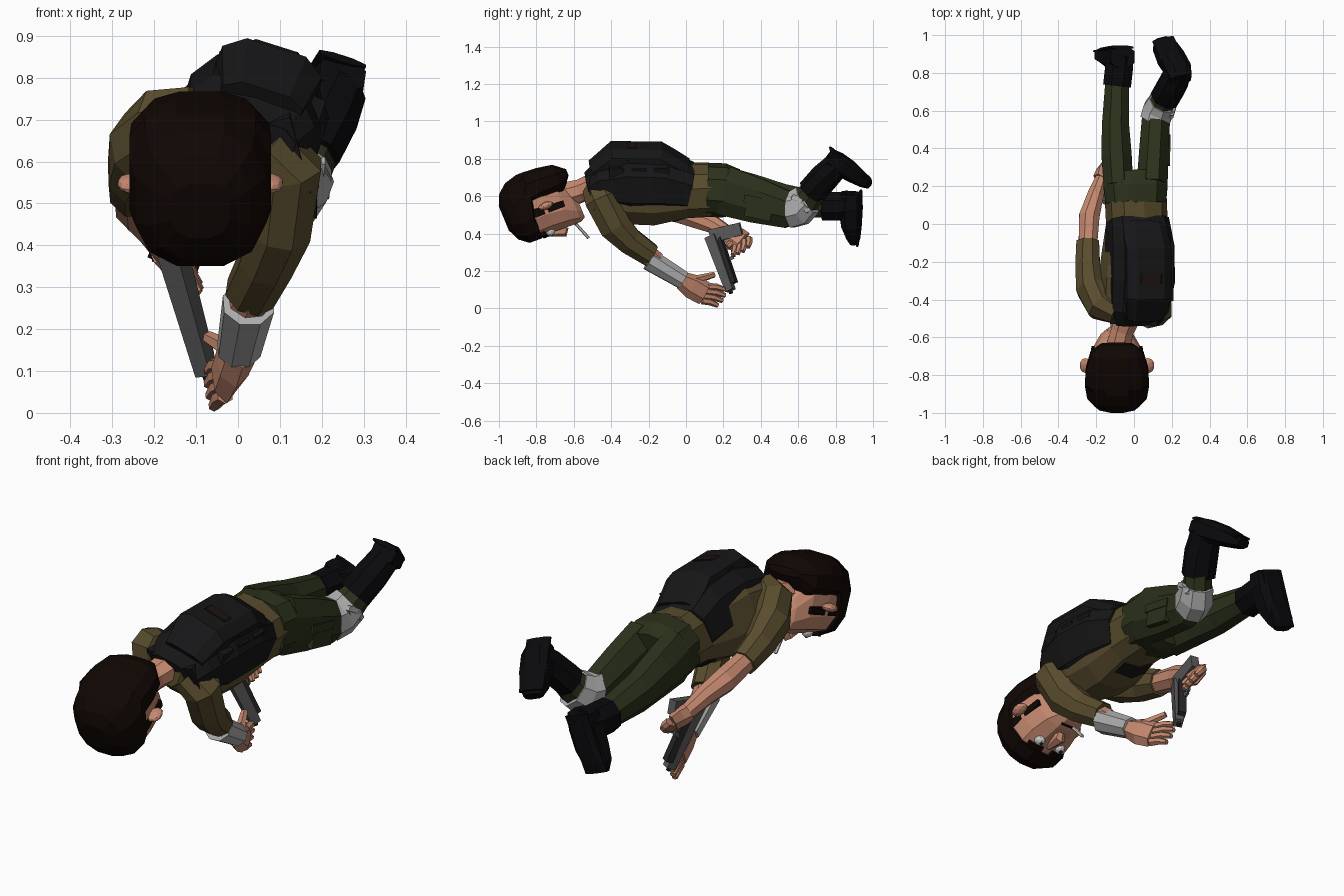
import bpy, bmesh, math
from mathutils import Vector, Matrix

default_cube = bpy.data.objects.get("Cube")
if default_cube:
    bpy.data.objects.remove(default_cube, do_unlink=True)


def make_material(name, red, green, blue):
    mat = bpy.data.materials.new(name)
    mat.use_nodes = True
    color = (red, green, blue, 1)
    mat.diffuse_color = color
    shader = mat.node_tree.nodes["Principled BSDF"]
    shader.inputs["Base Color"].default_value = color
    shader.inputs["Roughness"].default_value = 0.9
    return mat


skin = make_material("skin", .56, .25, .16)
hair = make_material("hair", .005, .002, .001)
vest = make_material("vest_cloth", .008, .008, .009)
strap = make_material("strap_cloth", .011, .006, .005)
shirt = make_material("shirt_cloth", .1, .073, .027)
trousers = make_material("trouser_cloth", .024, .031, .011)
leather = make_material("boot_leather", .003, .003, .004)
bandage = make_material("bandage", .42, .42, .42)
metal = make_material("metal", .1, .1, .1)
dark_metal = make_material("dark_metal", .02, .02, .02)
white = make_material("eye_white", .6, .62, .62)


def finish(name, bm, mat):
    bmesh.ops.recalc_face_normals(bm, faces=bm.faces)
    mesh = bpy.data.meshes.new(name)
    bm.to_mesh(mesh)
    bm.free()
    mesh.materials.append(mat)
    obj = bpy.data.objects.new(name, mesh)
    bpy.context.collection.objects.link(obj)
    return obj


def loft(name, mat, stations, up=(0, 0, 1), sides=8, boxy=1.0, axis=None):
    """Skin rings along a path; each station is x, y, z, half width, half height."""
    bm = bmesh.new()
    centres = [Vector(s[:3]) for s in stations]
    fit = math.cos(math.pi / sides) ** -boxy
    rings = []
    for i, (centre, station) in enumerate(zip(centres, stations)):
        ahead = centres[min(i + 1, len(centres) - 1)]
        behind = centres[max(i - 1, 0)]
        tangent = Vector(axis) if axis else (ahead - behind).normalized()
        across = tangent.cross(Vector(up)).normalized()
        upward = across.cross(tangent)
        ring = []
        for k in range(sides):
            angle = math.tau * (k + 0.5) / sides
            c, s = math.cos(angle), math.sin(angle)
            c = math.copysign(abs(c) ** boxy, c) * fit * station[3]
            s = math.copysign(abs(s) ** boxy, s) * fit * station[4]
            ring.append(bm.verts.new(centre + across * c + upward * s))
        rings.append(ring)
    for low, high in zip(rings, rings[1:]):
        for k in range(sides):
            n = (k + 1) % sides
            bm.faces.new((low[k], low[n], high[n], high[k]))
    bm.faces.new(rings[0])
    bm.faces.new(rings[-1])
    return finish(name, bm, mat)


def bar(name, mat, start, end, width, height, up=(0, 0, 1), sides=4, taper=1.0):
    return loft(name, mat, [(*start, width, height),
                            (*end, width * taper, height * taper)], up, sides)


def ball(name, mat, centre, radius, scale=(1, 1, 1), frame=Matrix()):
    bm = bmesh.new()
    bmesh.ops.create_icosphere(bm, subdivisions=2, radius=radius)
    bm.transform(Matrix.Translation(centre) @ frame @ Matrix.Diagonal((*scale, 1)))
    return finish(name, bm, mat)


# Head, built along its own crown and face directions
HEAD = Vector((-.09, -.76, .56))
CROWN = Vector((0, -.92, -.38)).normalized()
FACE = Vector((0, .38, -.92)).normalized()
SIDE = Vector((1, 0, 0))
TILT = Matrix.Rotation(math.radians(22), 4, "X")


def on_head(side, crown, face):
    return HEAD + SIDE * side + CROWN * crown + FACE * face


def head_loft(name, mat, rings):
    """Each ring is crown height, front depth, back depth, half width."""
    stations = [(*on_head(0, u, (front + back) / 2), width, (front - back) / 2)
                for u, front, back, width in rings]
    return loft(name, mat, stations, FACE, 12, 0.8, CROWN)


head_loft("face", skin, [
    (-.175, .15, .04, .05), (-.15, .165, -.02, .085), (-.09, .165, -.12, .125),
    (0, .16, -.15, .15), (.07, .16, -.15, .155), (.14, .14, -.15, .15)])
head_loft("hair_cap", hair, [
    (-.18, -.09, -.125, .085), (-.12, -.01, -.175, .14), (-.03, .0, -.192, .165),
    (.05, .01, -.198, .169), (.08, .168, -.198, .169), (.15, .165, -.18, .158),
    (.2, .125, -.14, .12), (.228, .06, -.08, .07)])

for label, sign in (("left", 1), ("right", -1)):
    ball(label + "_ear", skin, on_head(sign * .165, -.005, .015), .045, (.75, .95, .45), TILT)
    ball(label + "_eye", white, on_head(sign * .06, .025, .15), .027)
    ball(label + "_pupil", dark_metal, on_head(sign * .06, .025, .171), .009)
    bar(label + "_eyebrow", hair, on_head(sign * .025, .057, .158),
        on_head(sign * .1, .066, .145), .013, .015, FACE)
    bar(label + "_sideburn", hair, on_head(sign * .145, .07, .03),
        on_head(sign * .125, -.1, .04), .014, .024, FACE, taper=.7)

loft("nose", skin, [(*on_head(0, .04, .155), .012, .014),
                    (*on_head(0, -.045, .175), .028, .03),
                    (*on_head(0, -.06, .16), .02, .014)], FACE, 6)
bar("mouth", strap, on_head(-.04, -.115, .162), on_head(.04, -.115, .162), .006, .006)
bar("cigarette", white, on_head(-.03, -.115, .16), (-.12, -.52, .375), .007, .007, sides=6)
loft("neck", skin, [(-.085, -.66, .6, .065, .07), (-.06, -.56, .63, .06, .06),
                    (-.02, -.45, .67, .075, .07)])

# Torso, vest and back pack share one roll
ROLL = Vector((.3, 0, .95)).normalized()
loft("shirt_torso", shirt, [
    (-.02, -.52, .66, .08, .07), (-.01, -.45, .65, .165, .12), (0, -.3, .64, .175, .185),
    (.01, -.16, .63, .167, .182), (.015, 0, .63, .153, .14),
    (.01, .13, .635, .155, .135)], ROLL, 10, .8)
loft("vest_body", vest, [
    (.015, -.525, .655, .12, .055), (.018, -.455, .675, .155, .115),
    (.03, -.3, .685, .173, .155), (.03, -.12, .68, .17, .148),
    (.018, .02, .65, .158, .118)], ROLL, 10, .65)
loft("back_pack", vest, [
    (.05, -.485, .725, .1, .06), (.066, -.385, .79, .125, .088), (.066, -.14, .786, .125, .088),
    (.055, -.1, .758, .125, .085), (.045, -.01, .72, .115, .07)], ROLL, 8, .6)
for i in range(3):
    y = -.37 + i * .12
    bar("pack_pouch_%d" % i, vest, (.13, y, .72), (.195, y, .7), .045, .055, ROLL, taper=.85)
bar("pack_webbing", strap, (.066, -.315, .79), (.066, -.265, .789), .127, .091, ROLL, 8, )
for label, start, end in (("left", (.1, -.5, .71), (.15, -.45, .53)),
                          ("right", (-.1, -.49, .74), (-.12, -.43, .54))):
    bar(label + "_shoulder_strap", vest, start, end, .04, .025, (1, 0, 0))
loft("belly_strap", vest, [(.012, -.07, .63, .13, .17),
                           (.015, 0, .63, .12, .15)], ROLL, 10, .8)

# Left arm, folded under the chest
loft("left_sleeve", shirt, [
    (.06, -.47, .64, .07, .08), (.12, -.45, .58, .08, .09), (.1, -.38, .44, .074, .085),
    (.068, -.3, .36, .065, .07), (.03, -.19, .285, .06, .06)], (0, 1, .6))
bar("left_elbow_skin", skin, (.037, -.21, .29), (.02, -.16, .25), .05, .05, sides=8)
bar("left_wrist_bandage", bandage, (.025, -.195, .26), (.002, -.015, .15),
    .06, .057, sides=8, taper=.84)

# Right arm, bare below the elbow
loft("right_sleeve", shirt, [
    (-.09, -.47, .7, .06, .08), (-.17, -.43, .68, .085, .095), (-.225, -.34, .63, .08, .095),
    (-.245, -.22, .57, .065, .075), (-.245, -.095, .525, .06, .06)])
loft("right_forearm", skin, [
    (-.245, -.13, .535, .048, .05), (-.237, .04, .49, .054, .056),
    (-.205, .15, .445, .043, .045), (-.17, .25, .385, .031, .036)])


def hand(label, wrist, knuckles, reach, spread, thumb_tip):
    """Palm, four fanned fingers and a thumb."""
    wrist, knuckles, reach = Vector(wrist), Vector(knuckles), Vector(reach)
    spread = Vector(spread).normalized()
    middle = wrist.lerp(knuckles, .45)
    loft(label + "_palm", skin, [(*wrist, .038, .042), (*middle, .035, .058),
                                 (*knuckles, .026, .056)], spread, 6)
    for i in range(4):
        offset = spread * (i - 1.5) * .027
        base = knuckles + offset
        tip = base + reach * (1.1 - abs(i - 1.6) * .14) + offset * .15
        bend = base.lerp(tip, .5) + spread * .006
        loft("%s_finger_%d" % (label, i), skin, [
            (*base, .018, .017), (*bend, .017, .016), (*tip, .012, .011)], spread, 6)
    root = middle + spread * .035
    bar(label + "_thumb", skin, root, thumb_tip, .022, .021, spread, 6, .65)


hand("left", (.004, -.025, .15), (-.035, .1, .079), (-.032, .1, -.024),
     (-.1, .35, .9), (-.07, .15, .18))
hand("right", (-.175, .235, .395), (-.14, .3, .355), (.045, -.01, -.055),
     (-.1, .75, .4), (-.12, .22, .33))

# Pistol
BACK = (-.4, -.85, -.4)
bar("pistol_slide", metal, (-.157, .135, .385), (-.075, .238, .095), .027, .03, BACK, taper=.75)
bar("pistol_frame", dark_metal, (-.147, .175, .375), (-.08, .255, .135), .018, .018, BACK)
bar("pistol_grip", metal, (-.157, .13, .385), (-.13, .295, .425), .022, .036, taper=.95)
bar("pistol_muzzle", dark_metal, (-.079, .235, .105), (-.072, .241, .08), .01, .01, BACK, 8)
guard = [(-.14, .2, .33), (-.125, .25, .32), (-.118, .255, .275), (-.12, .215, .255)]
for i in range(len(guard) - 1):
    bar("trigger_guard_%d" % i, metal, guard[i], guard[i + 1], .01, .006, (1, 0, 0))

# Hips and legs
loft("hips", trousers, [(.01, .11, .635, .16, .138), (.008, .2, .63, .17, .14),
                        (.005, .27, .62, .155, .12)], sides=10, boxy=.8)
loft("right_trouser_leg", trousers, [
    (-.082, .2, .63, .078, .13), (-.092, .36, .605, .08, .11), (-.098, .52, .575, .072, .09),
    (-.09, .75, .55, .062, .065)])
loft("left_trouser_leg", trousers, [
    (.095, .2, .63, .082, .132), (.105, .38, .575, .078, .12), (.115, .54, .53, .075, .1),
    (.135, .62, .55, .07, .085), (.18, .69, .63, .06, .06)])
loft("left_knee_bandage", bandage, [
    (.112, .55, .53, .08, .1), (.13, .605, .54, .081, .097), (.155, .65, .58, .073, .085)])
knot = [(.2, .57, .6), (.215, .62, .57), (.21, .655, .52), (.195, .6, .55), (.2, .57, .6)]
for i in range(len(knot) - 1):
    bar("bandage_knot_%d" % i, bandage, knot[i], knot[i + 1], .012, .008, (1, 0, 0))
bar("left_thigh_pouch", trousers, (.173, .32, .545), (.175, .46, .515), .014, .052)
bar("left_pouch_flap", trousers, (.173, .31, .588), (.175, .47, .556), .018, .02)

# Boots
loft("right_boot_shaft", leather, [
    (-.09, .73, .545, .074, .076), (-.08, .82, .545, .074, .076), (-.07, .9, .555, .066, .068)])
loft("right_boot_foot", leather, [
    (-.06, .885, .615, .064, .055), (-.075, .88, .54, .072, .065), (-.11, .885, .455, .075, .055),
    (-.15, .895, .39, .066, .038), (-.162, .9, .35, .045, .024)], (0, 1, 0), 8, .7)
bar("right_boot_sole", leather, (-.06, .935, .615), (-.158, .915, .35), .062, .01, (0, 1, 0), 8)
SOLE = (.12, .58, .8)
loft("left_boot_shaft", leather, [
    (.165, .67, .62, .077, .072), (.205, .74, .7, .077, .072), (.235, .81, .77, .068, .064)])
loft("left_boot_foot", leather, [
    (.25, .765, .81, .055, .043), (.235, .815, .775, .067, .054), (.195, .88, .733, .072, .05),
    (.16, .945, .688, .063, .036), (.145, .975, .665, .044, .022)], SOLE, 8, .7)
bar("left_boot_sole", leather, (.25, .78, .846), (.153, .98, .692), .06, .01, SOLE, 8)
